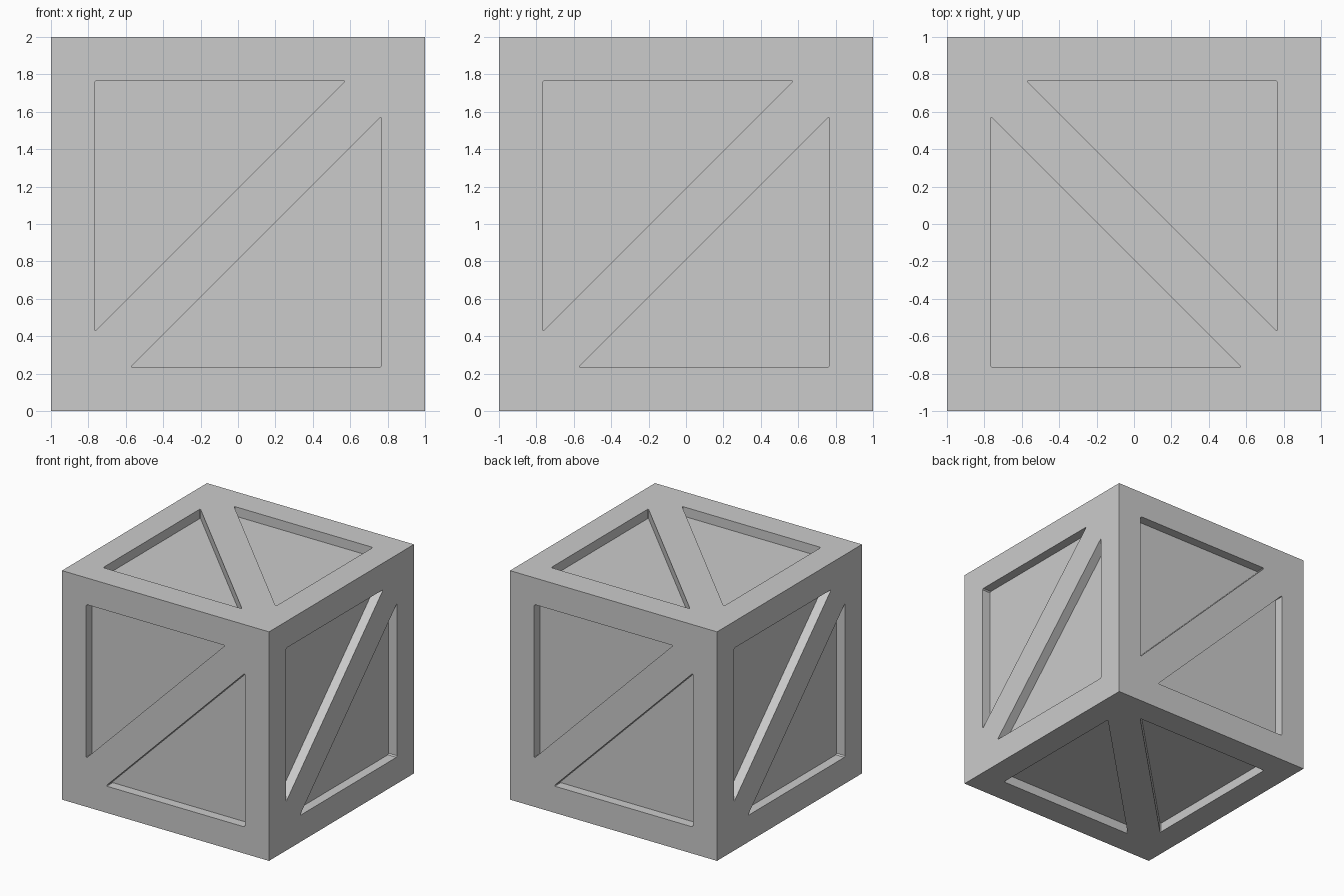
import bpy, bmesh
from mathutils import Vector

if "Cube" in bpy.data.objects:
    bpy.data.objects.remove(bpy.data.objects["Cube"])

EDGE = 0.767     # outer limit of the recesses
GAP = 0.191      # offset of the slanted edge from the face diagonal
DEPTH = 0.082    # recess depth
BLUNT = 0.01     # tiny corner cut

grey = bpy.data.materials.new("plain grey")
grey.diffuse_color = (0.6, 0.6, 0.6, 1)
grey.use_nodes = True
grey.node_tree.nodes["Principled BSDF"].inputs["Base Color"].default_value = grey.diffuse_color

X, Y, Z = Vector((1, 0, 0)), Vector((0, 1, 0)), Vector((0, 0, 1))
CENTRE = Z
# Right and up directions of each face; the brace runs from lower left to upper right
SIDES = [(X, Z), (Y, Z), (-X, Z), (-Y, Z), (Y, -X), (Y, X)]


def blunted(tri):
    """Replace each triangle corner by two close points."""
    pts = []
    for i, p in enumerate(tri):
        for q in (tri[i - 1], tri[(i + 1) % 3]):
            pts.append(p + (q - p).normalized() * BLUNT)
    return pts


def add_prism(bm, u, v, sign):
    """Triangular cutter on one side of the brace."""
    n = u.cross(v)
    tip = EDGE - GAP
    tri = [Vector(p) * sign for p in ((EDGE, -EDGE), (EDGE, tip), (-tip, -EDGE))]
    verts = [bm.verts.new(CENTRE + u * p.x + v * p.y + n * (1 - DEPTH))
             for p in blunted(tri)]
    face = bm.faces.new(verts)
    ext = bmesh.ops.extrude_face_region(bm, geom=[face])
    top = [g for g in ext["geom"] if isinstance(g, bmesh.types.BMVert)]
    bmesh.ops.translate(bm, verts=top, vec=n * (DEPTH + 0.05))


# Solid crate
bpy.ops.mesh.primitive_cube_add(size=2, location=CENTRE)
crate = bpy.context.object
crate.name = "braced_crate"
crate.data.materials.append(grey)

# Recess cutters, two per face
bm = bmesh.new()
for u, v in SIDES:
    for sign in (1, -1):
        add_prism(bm, u, v, sign)
bmesh.ops.recalc_face_normals(bm, faces=bm.faces[:])
mesh = bpy.data.meshes.new("recess_cutter")
bm.to_mesh(mesh)
bm.free()
mesh.materials.append(grey)
cutter = bpy.data.objects.new("recess_cutter", mesh)
bpy.context.collection.objects.link(cutter)
cutter.hide_render = True

# Cut the recesses and bake the result
mod = crate.modifiers.new("recesses", "BOOLEAN")
mod.operation = "DIFFERENCE"
mod.solver = "EXACT"
mod.object = cutter
bpy.context.view_layer.objects.active = crate
bpy.ops.object.modifier_apply(modifier=mod.name)
bpy.data.objects.remove(cutter)
